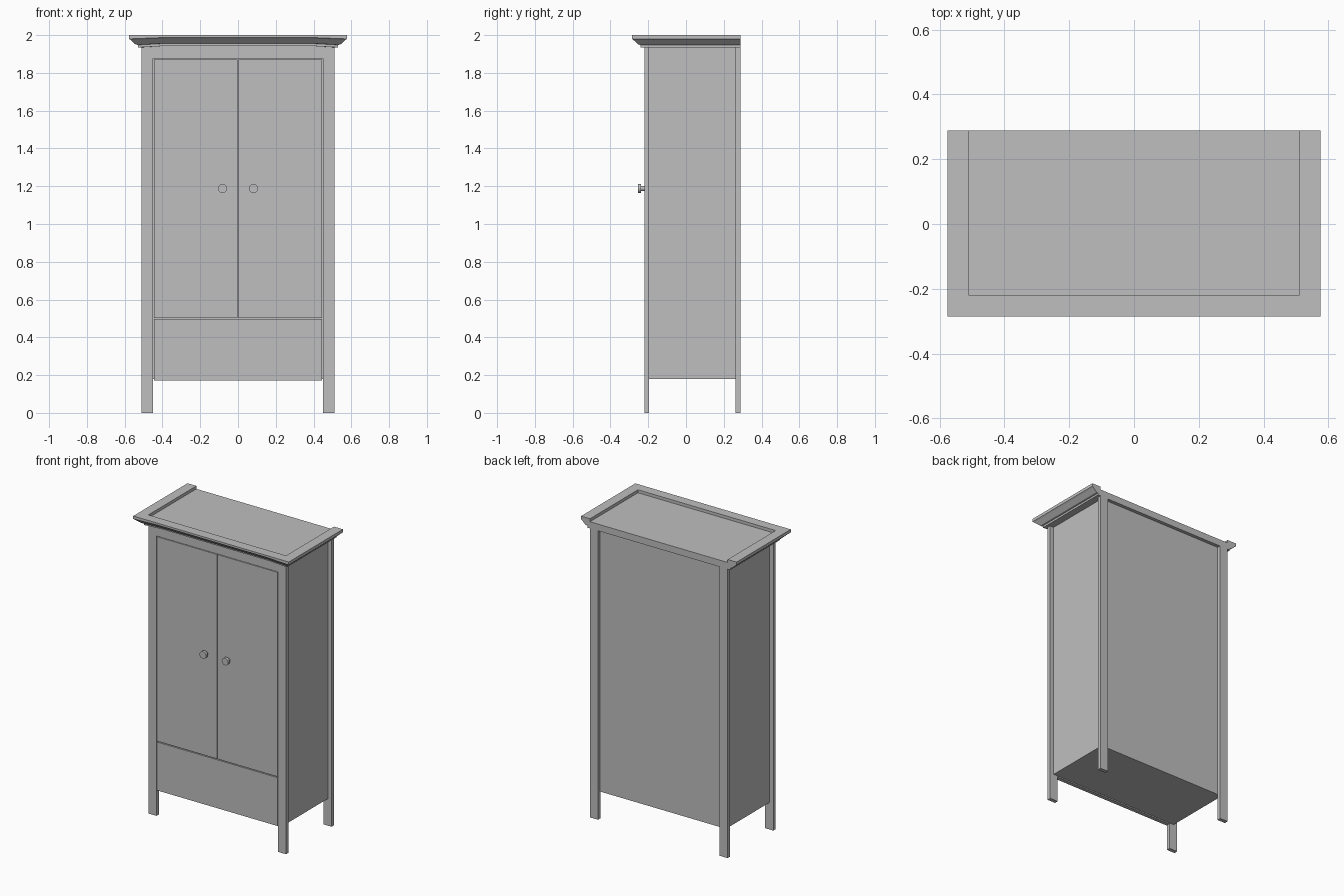
import bpy, bmesh, math
from mathutils import Vector

if "Cube" in bpy.data.objects:
    bpy.data.objects.remove(bpy.data.objects["Cube"], do_unlink=True)

# One plain grey finish for the whole wardrobe
grey = bpy.data.materials.new("grey finish")
grey.use_nodes = True
colour = (0.52, 0.52, 0.52, 1)
grey.diffuse_color = colour
grey.node_tree.nodes["Principled BSDF"].inputs["Base Color"].default_value = colour


def finish(name, bm):
    bmesh.ops.recalc_face_normals(bm, faces=bm.faces)
    mesh = bpy.data.meshes.new(name)
    bm.to_mesh(mesh)
    bm.free()
    mesh.materials.append(grey)
    obj = bpy.data.objects.new(name, mesh)
    bpy.context.collection.objects.link(obj)
    return obj


def box(name, x, y, z):
    """Box spanning the given (low, high) ranges."""
    bm = bmesh.new()
    bmesh.ops.create_cube(bm, size=1)
    for v in bm.verts:
        v.co = Vector([(a + b) / 2 + c * (b - a) for (a, b), c in zip((x, y, z), v.co)])
    return finish(name, bm)


W, FRONT, BACK, EAVE = 0.51, -0.22, 0.288, 1.935   # frame size
INNER = 0.45                                       # inside edge of the legs
GAP = 0.004
FACE = (FRONT, -0.195)                             # depth of the front parts

# Carcass and top panel
box("carcass", (-0.482, 0.482), (-0.2, 0.265), (0.18, EAVE))
box("top_panel", (-W, W), (FRONT, BACK), (EAVE, 1.98))
box("front_top_rail", (-INNER, INNER), FACE, (1.875, EAVE))

# Drawer front
box("drawer_front", (-INNER + GAP, INNER - GAP), FACE, (0.172, 0.496))

# Legs, doors and knobs on both sides
for side, s in (("left", 1), ("right", -1)):
    def span(a, b):
        return tuple(sorted((s * a, s * b)))

    box(side + "_front_leg", span(INNER, W), FACE, (0, EAVE))
    box(side + "_back_leg", span(INNER, W), (0.262, BACK), (0, EAVE))
    box(side + "_door", span(GAP / 2, INNER - GAP), FACE, (0.502, 1.871))

    bpy.ops.mesh.primitive_cylinder_add(vertices=24, radius=1, depth=1)
    knob = bpy.context.object
    knob.name = side + "_knob"
    bm = bmesh.new()
    # stem first, then the disc in front of it
    for radius, y0, y1 in ((0.013, -0.237, FRONT), (0.024, -0.255, -0.237)):
        part = bmesh.ops.create_cone(bm, cap_ends=True, segments=24, radius1=radius,
                                     radius2=radius, depth=y1 - y0)
        for v in part["verts"]:
            v.co = Vector((v.co.x + s * 0.082, (y0 + y1) / 2 + v.co.z, v.co.y + 1.188))
    bpy.data.objects.remove(knob, do_unlink=True)
    knob = finish(side + "_knob", bm)
    bpy.ops.object.select_all(action='DESELECT')
    knob.select_set(True)
    bpy.context.view_layer.objects.active = knob
    bpy.ops.object.shade_smooth_by_angle(angle=math.radians(40))

# Cornice: one moulding swept round the sides and front, open at the back
profile = [(0, EAVE), (0.02, EAVE), (0.02, 1.948), (0.032, 1.95),
           (0.058, 1.974), (0.066, 1.98), (0.066, 2.0), (0, 2.0)]
# path point, outward direction, lift of the lower moulding
path = [(-W, BACK, -1, 0, 0), (-W, FRONT, -1, -1, 0), (-0.4, FRONT, 0, -1, 0.007),
        (0.4, FRONT, 0, -1, 0.007), (W, FRONT, 1, -1, 0), (W, BACK, 1, 0, 0)]
bm = bmesh.new()
rings = []
for x, y, dx, dy, lift in path:
    rings.append([bm.verts.new((x + dx * o, y + dy * o, z + (lift if z < 1.99 else 0)))
                  for o, z in profile])
n = len(profile)
for a, b in zip(rings, rings[1:]):
    for i in range(n):
        j = (i + 1) % n
        bm.faces.new((a[i], a[j], b[j], b[i]))
bm.faces.new(rings[0])
bm.faces.new(rings[-1])
finish("cornice", bm)
